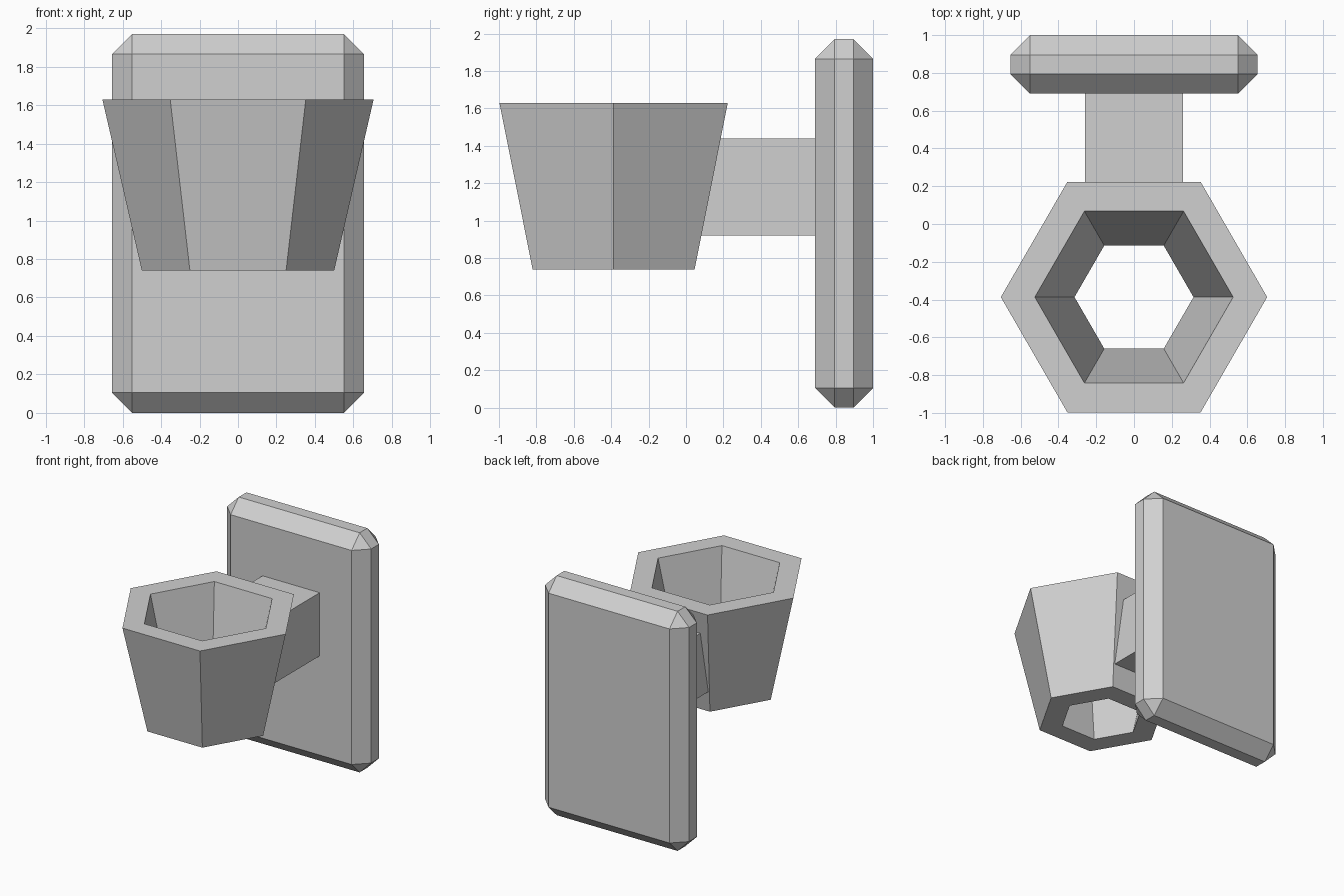
import bpy
import bmesh
from math import cos, sin, tau

cube = bpy.data.objects.get("Cube")
if cube:
    bpy.data.objects.remove(cube, do_unlink=True)

# Single plain material
GREY = (0.63, 0.63, 0.63, 1.0)
mat = bpy.data.materials.new("light_grey")
mat.use_nodes = True
mat.diffuse_color = GREY
mat.node_tree.nodes["Principled BSDF"].inputs["Base Color"].default_value = GREY


def add_object(name, bm):
    bmesh.ops.recalc_face_normals(bm, faces=bm.faces)
    mesh = bpy.data.meshes.new(name)
    bm.to_mesh(mesh)
    bm.free()
    mesh.materials.append(mat)
    obj = bpy.data.objects.new(name, mesh)
    bpy.context.collection.objects.link(obj)
    return obj


def box(name, low, high):
    bm = bmesh.new()
    bmesh.ops.create_cube(bm, size=1)
    for v in bm.verts:
        v.co = [h if c > 0 else l for c, l, h in zip(v.co, low, high)]
    return add_object(name, bm)


# Wall plate with chamfered edges and corners
plate = box("wall_plate", (-0.655, 0.69, 0), (0.655, 1.0, 1.97))
bevel = plate.modifiers.new("chamfer", "BEVEL")
bevel.width = 0.105
bevel.segments = 1

# Square arm joining the plate to the cup wall
box("arm", (-0.26, 0.055, 0.92), (0.26, 0.7, 1.44))

# Open hexagonal cup: a closed loop of rings (radius, height)
SIDES = 6
CENTRE_Y = -0.387
PROFILE = [(0.5, 0.74), (0.705, 1.63), (0.525, 1.63), (0.315, 0.74)]
bm = bmesh.new()
rings = [[bm.verts.new((r * cos(tau * i / SIDES), CENTRE_Y + r * sin(tau * i / SIDES), z))
          for i in range(SIDES)] for r, z in PROFILE]
for a, b in zip(rings, rings[1:] + rings[:1]):
    for i in range(SIDES):
        j = (i + 1) % SIDES
        bm.faces.new((a[i], a[j], b[j], b[i]))
add_object("hexagonal_cup", bm)
